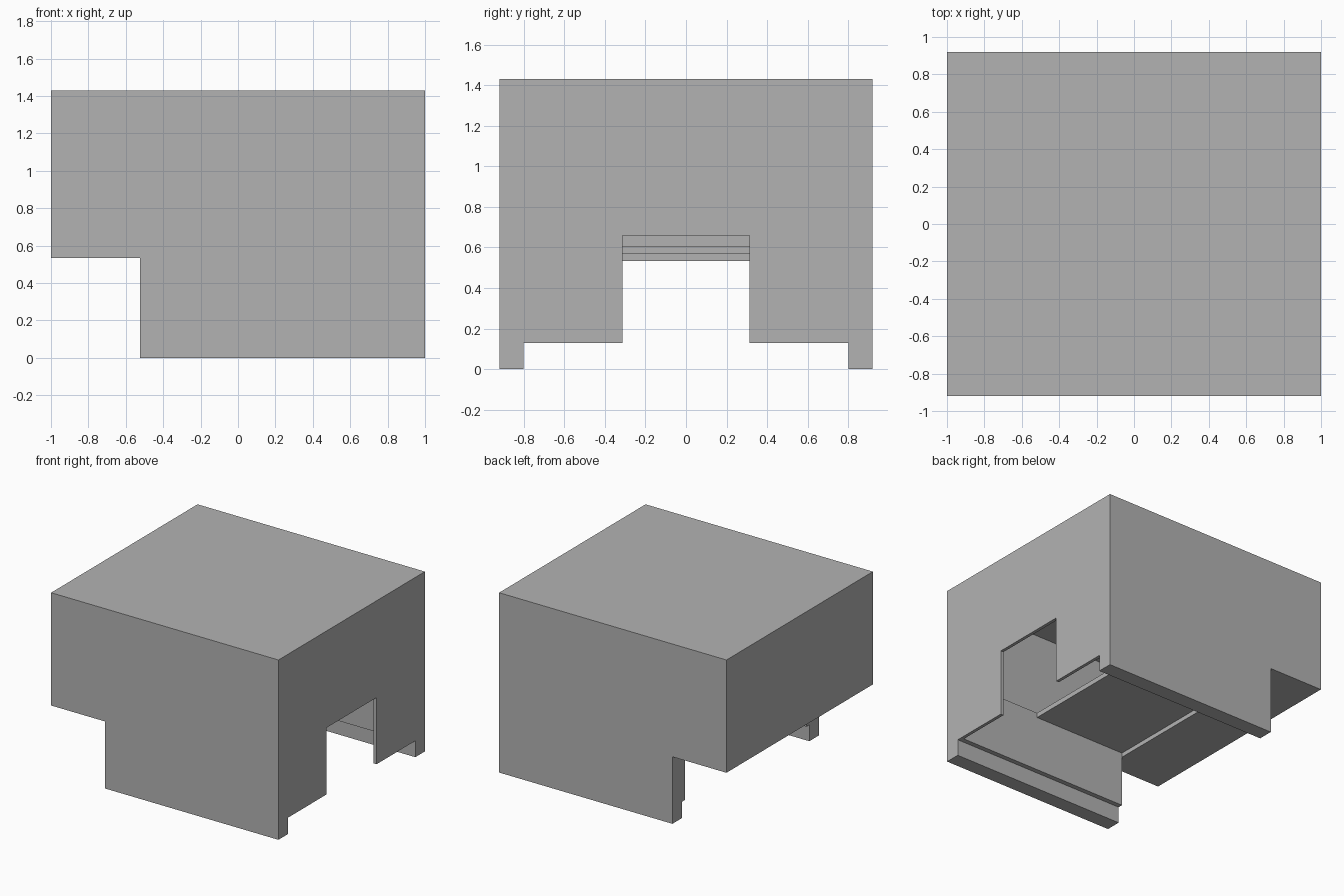
import bpy
import bmesh

cube = bpy.data.objects.get("Cube")
if cube:
    bpy.data.objects.remove(cube, do_unlink=True)

# Single grey finish
grey = bpy.data.materials.new("plain grey")
grey.use_nodes = True
colour = (0.45, 0.45, 0.45, 1)
grey.diffuse_color = colour
grey.node_tree.nodes["Principled BSDF"].inputs["Base Color"].default_value = colour

# Main dimensions
HALF_Y, TOP = 0.92, 1.43
STEP_X, STEP_Z = -0.525, 0.533      # overhanging end
FOOT_Y, FOOT_Z = 0.80, 0.13         # low runners along both sides
LINER_Y = 0.762                     # inner faces of the channel
PANEL_X = 0.975                     # inner face of the thin end panel
FLOOR_LOW, FLOOR_TOP = 0.567, 0.605
FLOOR_END = 0.28


def add_object(name, bm):
    bmesh.ops.recalc_face_normals(bm, faces=bm.faces)
    mesh = bpy.data.meshes.new(name)
    bm.to_mesh(mesh)
    bm.free()
    mesh.materials.append(grey)
    obj = bpy.data.objects.new(name, mesh)
    bpy.context.collection.objects.link(obj)
    return obj


def extrude_profile(name, profile, half_y):
    """Extrude an x-z outline symmetrically along y."""
    bm = bmesh.new()
    face = bm.faces.new([bm.verts.new((x, -half_y, z)) for x, z in profile])
    result = bmesh.ops.extrude_face_region(bm, geom=[face])
    verts = [g for g in result["geom"] if isinstance(g, bmesh.types.BMVert)]
    bmesh.ops.translate(bm, verts=verts, vec=(0, 2 * half_y, 0))
    return add_object(name, bm)


def cut(body, name, x0, x1, half_y, z0, z1):
    """Cut a box, centred on y, out of the body."""
    cutter = extrude_profile(name, [(x0, z0), (x1, z0), (x1, z1), (x0, z1)], half_y)
    cutter.hide_render = True
    mod = body.modifiers.new(name, "BOOLEAN")
    mod.operation = "DIFFERENCE"
    mod.solver = "EXACT"
    mod.object = cutter
    bpy.context.view_layer.objects.active = body
    bpy.ops.object.modifier_apply(modifier=name)
    bpy.data.objects.remove(cutter, do_unlink=True)


# Stepped outer housing
housing = extrude_profile("housing", [
    (STEP_X, 0), (1, 0), (1, TOP), (-1, TOP), (-1, STEP_Z), (STEP_X, STEP_Z)], HALF_Y)

# Upper chamber, lower channel and the hatch joining them
cut(housing, "chamber", -0.88, PANEL_X, FOOT_Y, FLOOR_TOP, 1.28)
cut(housing, "channel", STEP_X, PANEL_X, LINER_Y, -0.1, FLOOR_LOW)
cut(housing, "hatch", FLOOR_END, PANEL_X, LINER_Y, 0.5, 0.7)

# Clearance between the runners, and the doorway in the end panel
cut(housing, "runner_gap", -0.7, 1.1, FOOT_Y, -0.1, FOOT_Z)
cut(housing, "doorway", 0.9, 1.1, 0.313, -0.1, 0.66)

# Merge flat regions and keep hard edges
bm = bmesh.new()
bm.from_mesh(housing.data)
bmesh.ops.remove_doubles(bm, verts=bm.verts, dist=0.0005)
bmesh.ops.dissolve_limit(bm, angle_limit=0.01, verts=bm.verts, edges=bm.edges)
bm.to_mesh(housing.data)
bm.free()
